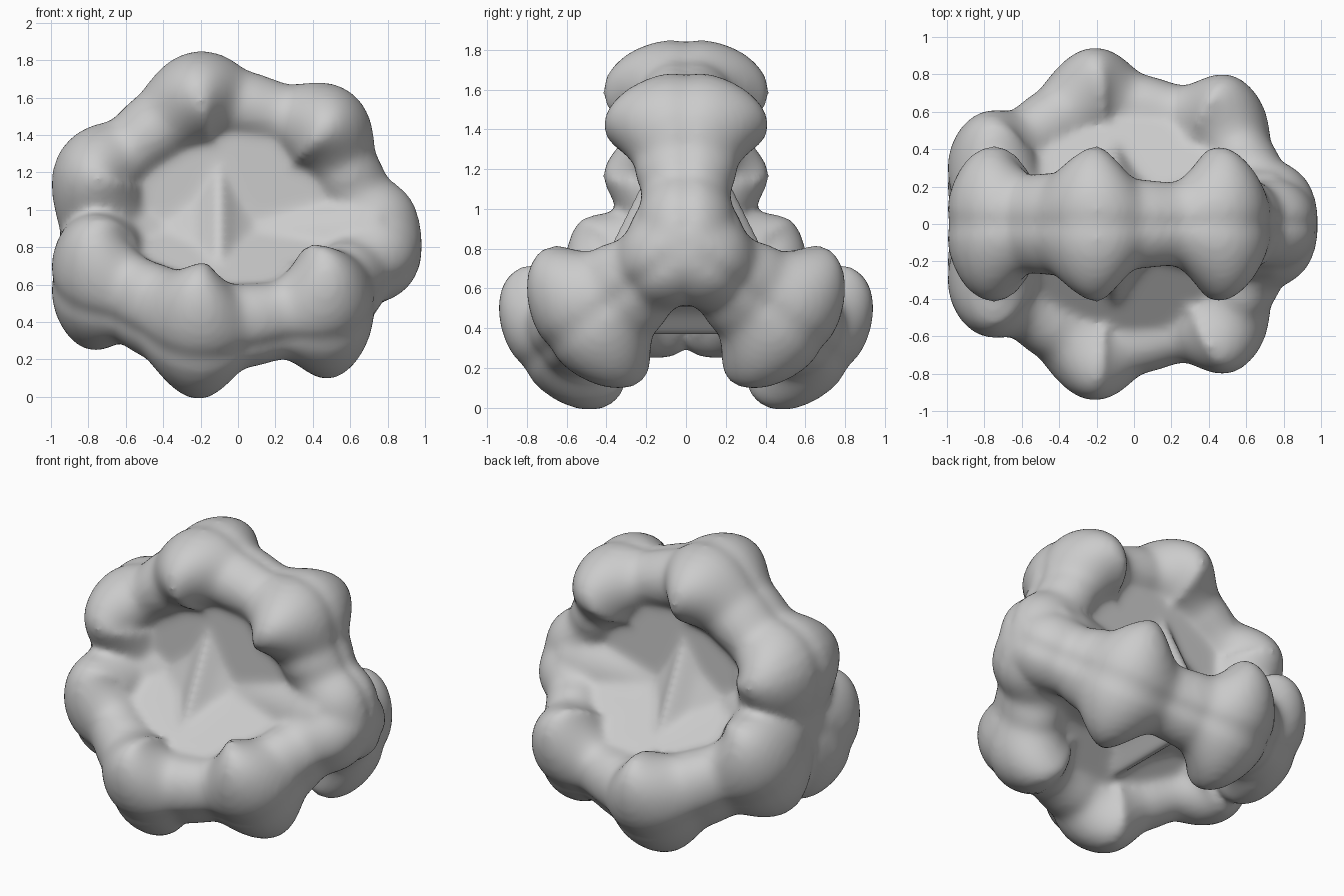
import bpy, bmesh, math
from mathutils import Vector, Matrix

if "Cube" in bpy.data.objects:
    bpy.data.objects.remove(bpy.data.objects["Cube"])

AXIS_Z = 0.82
ARMS = [0, math.radians(127), math.radians(-127)]
# rim stations: x, distance from axis, half width, half thickness (knob, neck, knob ...)
RIM = [(-.68, 0, .25, .25), (-.745, .35, .42, .26), (-.56, .51, .265, .2),
       (-.42, .62, .275, .215), (-.20, .77, .42, .27), (.02, .735, .24, .2),
       (.21, .685, .225, .185), (.45, .60, .42, .27), (.57, .39, .26, .2),
       (.64, .25, .225, .2), (.74, .11, .245, .235), (.755, -.03, .25, .24)]
bm = bmesh.new()


def spot(x, y, r, ang):
    v = Matrix.Rotation(ang, 3, 'X') @ Vector((x, y, r))
    return v + Vector((0, 0, AXIS_Z))


def skin(rings):
    rows = [[bm.verts.new(p) for p in ring] for ring in rings]
    n = len(rows[0])
    for a, b in zip(rows, rows[1:]):
        for i in range(n):
            bm.faces.new((a[i], a[(i + 1) % n], b[(i + 1) % n], b[i]))
    bm.faces.new(rows[0][::-1])
    bm.faces.new(rows[-1])


def sample(steps=8):
    out = []
    for i in range(len(RIM) - 1):
        p = [Vector(RIM[min(max(i + k, 0), len(RIM) - 1)]) for k in (-1, 0, 1, 2)]
        for s in range(steps):
            t = s / steps
            c = 0.5 * (2 * p[1] + (p[2] - p[0]) * t
                       + (2 * p[0] - 5 * p[1] + 4 * p[2] - p[3]) * t * t
                       + (3 * p[1] - p[0] - 3 * p[2] + p[3]) * t ** 3)
            e = t * t * (3 - 2 * t)
            w = p[1].lerp(p[2], e)
            out.append((c[0], c[1], w[2], w[3]))
    return out + [RIM[-1]]


path = sample()
for ang in ARMS:
    # knobbly rim with a shallow seam along its outside
    rings = []
    for i, (x, r, w, h) in enumerate(path):
        a, b = path[max(i - 2, 0)], path[min(i + 2, len(path) - 1)]
        d = Vector((b[0] - a[0], b[1] - a[1])).normalized()
        ring = []
        for k in range(32):
            u = 2 * math.pi * k / 32
            seam = 0.02 * math.exp(-(math.sin(u) / .15) ** 2) if math.cos(u) > 0 else 0
            q = h * math.cos(u) - seam
            ring.append(spot(x - d.y * q, w * math.sin(u), r + d.x * q, ang))
        rings.append(ring)
    skin(rings)
    # web plate filling the rim
    skin([[spot(x, y, r, ang) for x, r, _, _ in path[::3]] for y in (-.17, .17)])

# three-sided core that forms the pocket floors, with a cross ridge between two dips
CORE = [(-.8, .42), (-.6, .5), (-.38, .46), (-.22, .58), (-.1, .78), (.0, .58), (.09, .46),
        (.3, .52), (.55, .5), (.75, .3)]
skin([[spot(x, 0, r, ang) for ang in ARMS] for x, r in CORE])

# round hub along the axis
HUB = [(-.95, .1), (-.9, .24), (-.75, .3), (-.6, .28), (-.38, .2), (.09, .2),
       (.35, .25), (.6, .3), (.75, .3), (.9, .2), (.96, .08)]
skin([[spot(x, 0, r, 2 * math.pi * k / 32) for k in range(32)] for x, r in HUB])

bmesh.ops.recalc_face_normals(bm, faces=bm.faces)
me = bpy.data.meshes.new("knobbly_body")
bm.to_mesh(me)
bm.free()
body = bpy.data.objects.new("knobbly_body", me)
bpy.context.collection.objects.link(body)

# fuse and soften
rm = body.modifiers.new("fuse", 'REMESH')
rm.mode = 'VOXEL'
rm.voxel_size = 0.022
rm.use_smooth_shade = True
sm = body.modifiers.new("soften", 'SMOOTH')
sm.factor = 0.5
sm.iterations = 14
